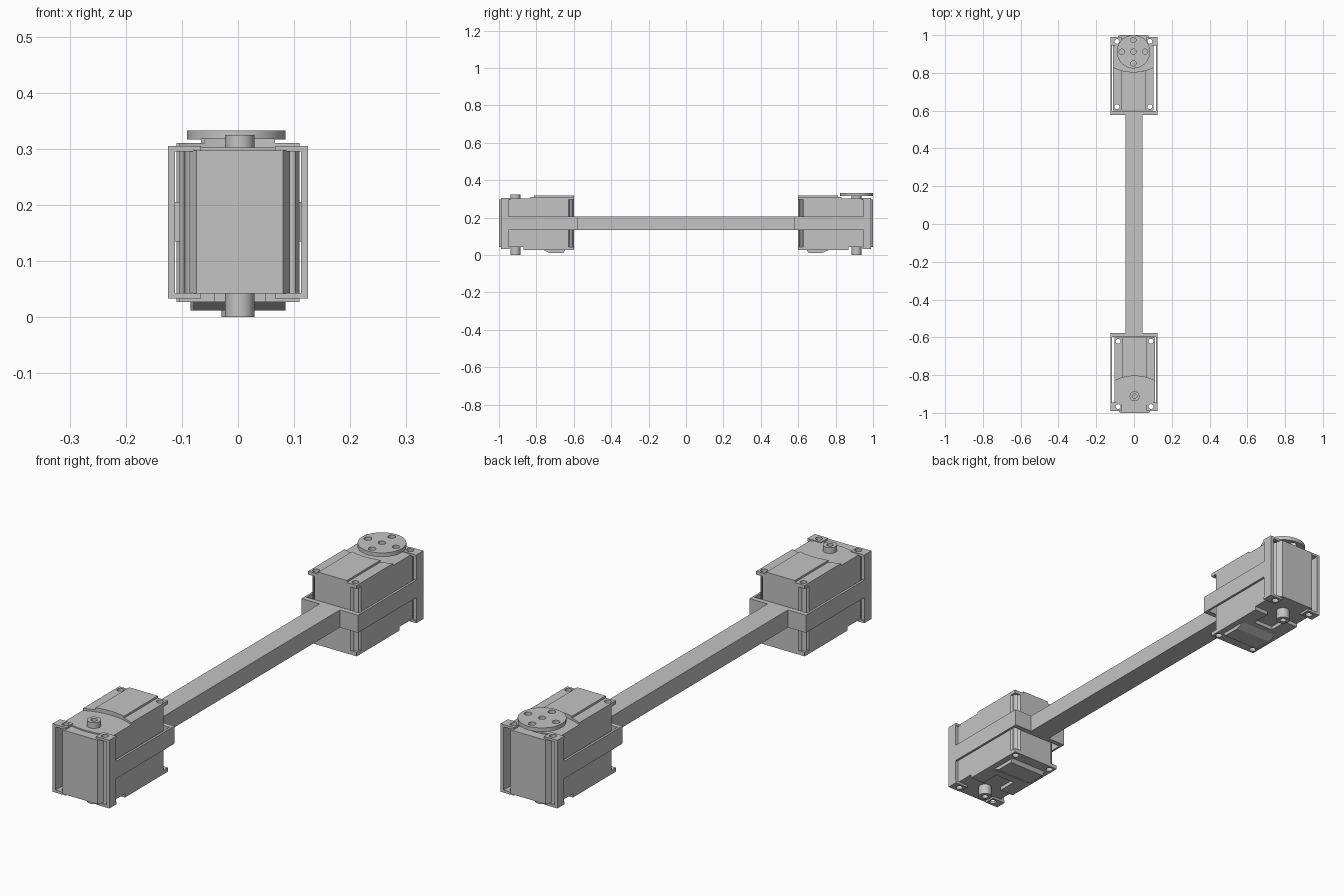
import bpy, bmesh, math

cube = bpy.data.objects.get("Cube")
if cube:
    bpy.data.objects.remove(cube)

grey = bpy.data.materials.new("plain grey")
grey.use_nodes = True
COLOUR = (0.55, 0.55, 0.55, 1)
grey.diffuse_color = COLOUR
grey.node_tree.nodes["Principled BSDF"].inputs["Base Color"].default_value = COLOUR


def prism(name, pts, lo, hi, axis="z"):
    """Extrude a flat outline along z, or a (y, z) outline along x."""
    bm = bmesh.new()
    if axis == "z":
        base = [bm.verts.new((x, y, lo)) for x, y in pts]
        step = (0, 0, hi - lo)
    else:
        base = [bm.verts.new((lo, y, z)) for y, z in pts]
        step = (hi - lo, 0, 0)
    face = bm.faces.new(base)
    grown = bmesh.ops.extrude_face_region(bm, geom=[face])["geom"]
    bmesh.ops.translate(bm, vec=step, verts=[g for g in grown if isinstance(g, bmesh.types.BMVert)])
    bmesh.ops.recalc_face_normals(bm, faces=bm.faces)
    mesh = bpy.data.meshes.new(name)
    bm.to_mesh(mesh)
    bm.free()
    mesh.materials.append(grey)
    ob = bpy.data.objects.new(name, mesh)
    bpy.context.collection.objects.link(ob)
    return ob


def box(name, x0, x1, y0, y1, z0, z1):
    return prism(name, [(x0, y0), (x1, y0), (x1, y1), (x0, y1)], z0, z1)


def disc(name, x, y, r, z0, z1, n=40):
    ring = [2 * math.pi * i / n for i in range(n)]
    return prism(name, [(x + r * math.cos(a), y + r * math.sin(a)) for a in ring], z0, z1)


def drill(ob, holes, r, z0=-0.1, z1=0.5):
    """Cut round vertical holes and bake the result."""
    for x, y in holes:
        cutter = disc("cutter", x, y, r, z0, z1, 20)
        cutter.hide_render = True
        mod = ob.modifiers.new("hole", "BOOLEAN")
        mod.operation, mod.solver, mod.object = "DIFFERENCE", "EXACT", cutter
        bpy.context.view_layer.update()
        done = bpy.data.meshes.new_from_object(ob.evaluated_get(bpy.context.evaluated_depsgraph_get()))
        ob.modifiers.clear()
        ob.data = done
        bpy.data.objects.remove(cutter)
    return ob


def smooth(ob):
    """Smooth the round walls, keep caps and corners sharp."""
    bpy.ops.object.select_all(action="DESELECT")
    bpy.context.view_layer.objects.active = ob
    ob.select_set(True)
    bpy.ops.object.shade_smooth_by_angle(angle=math.radians(30))
    return ob


W = 0.107          # half width of the motor case
AXLE = -0.912      # y of the output shaft
BACK = -0.6        # motor end next to the bar


def arc(side, w=W, steps=16):
    """Shallow arc around the shaft, bulging towards side."""
    r, rise = 0.24, 0.107
    mid = AXLE + side * (rise - r)
    xs = [w * (2 * i / steps - 1) for i in range(steps + 1)]
    return [(x, mid + side * math.sqrt(r * r - x * x)) for x in xs]


def build_end(label, horn):
    """One motor with its bracket, built at the -y end."""
    parts = []
    add = parts.append
    corners = [(s * 0.087, y) for s in (-1, 1) for y in (-0.967, -0.621)]
    rear = corners[1::2]
    front = corners[0::2]

    # motor case with bevelled upright corners
    half = [(0.077, -1.0), (W, -0.952), (W, BACK - 0.0 - 0.028), (0.079, BACK)]
    outline = half + [(-x, y) for x, y in reversed(half)]
    add(drill(prism("motor_case", outline, 0.042, 0.297), corners, 0.013))

    # top cover: plate with a concave front edge, raised middle strip
    for name, w, z0, z1 in (("top_cover", W, 0.296, 0.31), ("top_strip", 0.063, 0.309, 0.318)):
        pts = arc(1, w) + [(w, BACK), (-w, BACK)]
        ob = prism(name, pts, z0, z1)
        add(drill(ob, rear, 0.013) if w == W else ob)
    lens_low = [(x, 2 * AXLE + 0.055 - y) for x, y in arc(1)]
    add(prism("shaft_plate", lens_low + arc(1)[::-1], 0.296, 0.302))

    # bottom cover with a slot, and the wedge on it
    bottom = [(-W, -0.87), (-0.045, -0.87), (-0.045, -0.79), (0.045, -0.79),
              (0.045, -0.87), (W, -0.87), (W, BACK), (-W, BACK)]
    add(drill(prism("bottom_cover", bottom, 0.027, 0.043), rear, 0.013))
    wedge = [(-0.77, 0.03), (-0.73, 0.012), (-0.655, 0.012), (-0.643, 0.03)]
    add(prism("bottom_wedge", wedge, -0.082, 0.082, "x"))

    # output shaft above, idler shaft below
    top = 0.319 if horn else 0.325
    shaft = disc("output_shaft", 0, AXLE, 0.026, 0.29, top)
    add(smooth(shaft if horn else drill(shaft, [(0, AXLE)], 0.012, 0.3)))
    add(smooth(drill(disc("idler_shaft", 0, AXLE, 0.026, 0, 0.05), [(0, AXLE)], 0.012, -0.1, 0.025)))
    if horn:
        holes = [(0, AXLE)] + [(0.062 * math.cos(a), AXLE + 0.062 * math.sin(a))
                               for a in (i * math.pi / 2 for i in range(4))]
        add(smooth(drill(disc("horn_disc", 0, AXLE, 0.088, 0.317, 0.333, 64), holes, 0.014)))

    # the motor sits slightly off centre in its bracket
    for ob in parts:
        for v in ob.data.vertices:
            v.co.x += 0.003

    # bracket: side rails, cross wall, end posts and drilled tabs
    for s, side in ((-1, "right"), (1, "left")):
        a, b = sorted((s * 0.116, s * 0.125))
        add(box(f"bracket_rail_{side}", a, b, -0.96, -0.58, 0.135, 0.205))
        a, b = sorted((s * 0.112, s * 0.125))
        add(box(f"bracket_post_{side}", a, b, -0.99, -0.948, 0.033, 0.305))
        a, b = sorted((s * 0.066, s * 0.125))
        for z, lvl in ((0.033, "lower"), (0.295, "upper")):
            tab = box(f"bracket_tab_{lvl}_{side}", a, b, -0.99, -0.945, z, z + 0.01)
            add(drill(tab, [(x + 0.003, y) for x, y in front if x * s > 0], 0.013))
    add(box("bracket_wall", -0.125, 0.125, -0.598, -0.578, 0.135, 0.205))

    for ob in parts:
        ob.name = f"{label}_{ob.name}"
        if horn:
            # turn half a revolution to reach the far end
            for v in ob.data.vertices:
                v.co.x, v.co.y = -v.co.x, -v.co.y


build_end("front", False)
build_end("back", True)

# connecting bar
box("connecting_bar", -0.045, 0.045, -0.585, 0.585, 0.135, 0.205)
